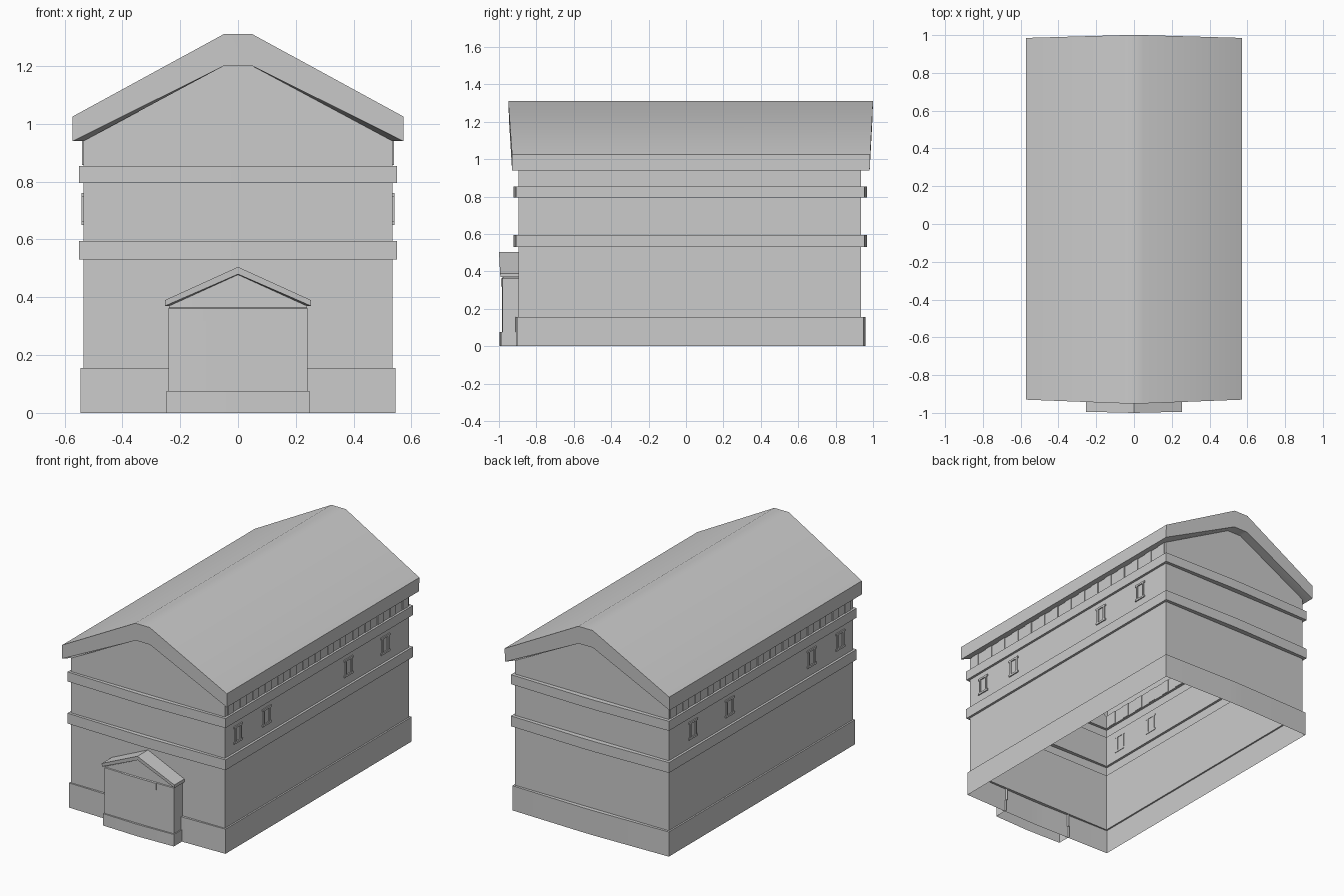
import bpy, bmesh, math

if "Cube" in bpy.data.objects:
    bpy.data.objects.remove(bpy.data.objects["Cube"])


def finish(name, bm):
    bmesh.ops.remove_doubles(bm, verts=bm.verts, dist=1e-5)
    me = bpy.data.meshes.new(name)
    bm.to_mesh(me)
    bm.free()
    ob = bpy.data.objects.new(name, me)
    bpy.context.collection.objects.link(ob)
    bpy.ops.object.select_all(action='DESELECT')
    ob.select_set(True)
    bpy.context.view_layer.objects.active = ob
    bpy.ops.object.shade_smooth_by_angle(angle=math.radians(30))
    return ob


def loft(name, rings, m, cap=False, open_back=False):
    """Rings: half width, front y corner/mid, back y corner/mid, z corner/mid."""
    bm = bmesh.new()
    loops = []
    for w, fc, fm, bc, bk, zc, zm in rings:
        pts = [(-w, fc, zc), (-m, fm, zm), (m, fm, zm), (w, fc, zc),
               (w, bc, zc), (m, bk, zm), (-m, bk, zm), (-w, bc, zc)]
        loops.append([bm.verts.new(p) for p in pts])
    for a, b in zip(loops, loops[1:]):
        for j in range(8):
            if open_back and j in (4, 5, 6):
                continue
            k = (j + 1) % 8
            bm.faces.new((a[j], a[k], b[k], b[j]))
    if cap:
        t = loops[-1]
        for j in range(3):
            bm.faces.new((t[j], t[j + 1], t[6 - j], t[7 - j]))
    return finish(name, bm)


def add_box(bm, x0, x1, y0, y1, z0, z1):
    vs = bmesh.ops.create_cube(bm, size=1)['verts']
    for v in vs:
        v.co.x = x1 if v.co.x > 0 else x0
        v.co.y = y1 if v.co.y > 0 else y0
        v.co.z = z1 if v.co.z > 0 else z0


# walls: one open shell stepping out at the plinth and two bands
def wall(z, zm=None):
    return (0.535, -0.895, -0.895, 0.935, 0.935, z, z if zm is None else zm)


def band(z, w=0.55, f=-0.91, b=0.955):
    return (w, f, f - 0.012, b, b + 0.012, z, z)


loft("walls", [band(0, 0.545, -0.903, 0.949), band(0.155, 0.545, -0.903, 0.949), wall(0.155),
               wall(0.53), band(0.53), band(0.595), wall(0.595),
               wall(0.795), band(0.795), band(0.855), wall(0.855), wall(0.94, 1.2)], 0.05)

# roof: soffit, fascia and slopes
loft("roof", [wall(0.94, 1.2),
              (0.573, -0.93, -0.946, 0.982, 0.996, 0.94, 1.2),
              (0.573, -0.93, -0.95, 0.985, 1.0, 1.025, 1.31)], 0.05, cap=True)

# porch with plinth, ledge and small gable roof
B = -0.895


def porch(w, fc, fm, zc, zm=None):
    return (w, fc, fm, B, B, zc, zc if zm is None else zm)


loft("porch", [porch(0.247, -0.99, -0.998, 0), porch(0.247, -0.99, -0.998, 0.075),
               porch(0.241, -0.982, -0.985, 0.075), porch(0.241, -0.982, -0.985, 0.362),
               porch(0.238, -0.978, -0.98, 0.365), porch(0.238, -0.978, -0.98, 0.37, 0.478)],
     0, open_back=True)
loft("porch_roof", [porch(0.238, -0.978, -0.98, 0.37, 0.478),
                    porch(0.253, -0.992, -0.998, 0.37, 0.48),
                    porch(0.253, -0.994, -1.0, 0.39, 0.505)], 0, cap=True, open_back=True)
bm = bmesh.new()
add_box(bm, -0.12, 0.12, -0.988, -0.98, 0.32, 0.362)
finish("porch_lintel", bm)

# window frames and eave blocks, mirrored to both sides
frames, blocks = bmesh.new(), bmesh.new()
for s in (-1, 1):
    xs = sorted((s * 0.532, s * 0.542))
    for yc in (-0.767, -0.482, 0.332, 0.697):
        for z0, z1 in ((0.65, 0.662), (0.748, 0.76)):
            add_box(frames, *xs, yc - 0.043, yc + 0.043, z0, z1)
        for t in (-1, 1):
            add_box(frames, *xs, *sorted((yc + t * 0.022, yc + t * 0.034)), 0.662, 0.748)
    xs = sorted((s * 0.532, s * 0.54))
    for i in range(15):
        y = -0.84 + i * 0.124
        add_box(blocks, *xs, y - 0.028, y + 0.028, 0.857, 0.94)
finish("window_frames", frames)
finish("eave_blocks", blocks)

# consistent outward normals on the open shells
for ob in bpy.data.objects:
    bm = bmesh.new()
    bm.from_mesh(ob.data)
    if ob.name not in ("walls", "roof", "porch", "porch_roof"):
        bmesh.ops.recalc_face_normals(bm, faces=bm.faces)
    bm.to_mesh(ob.data)
    bm.free()
